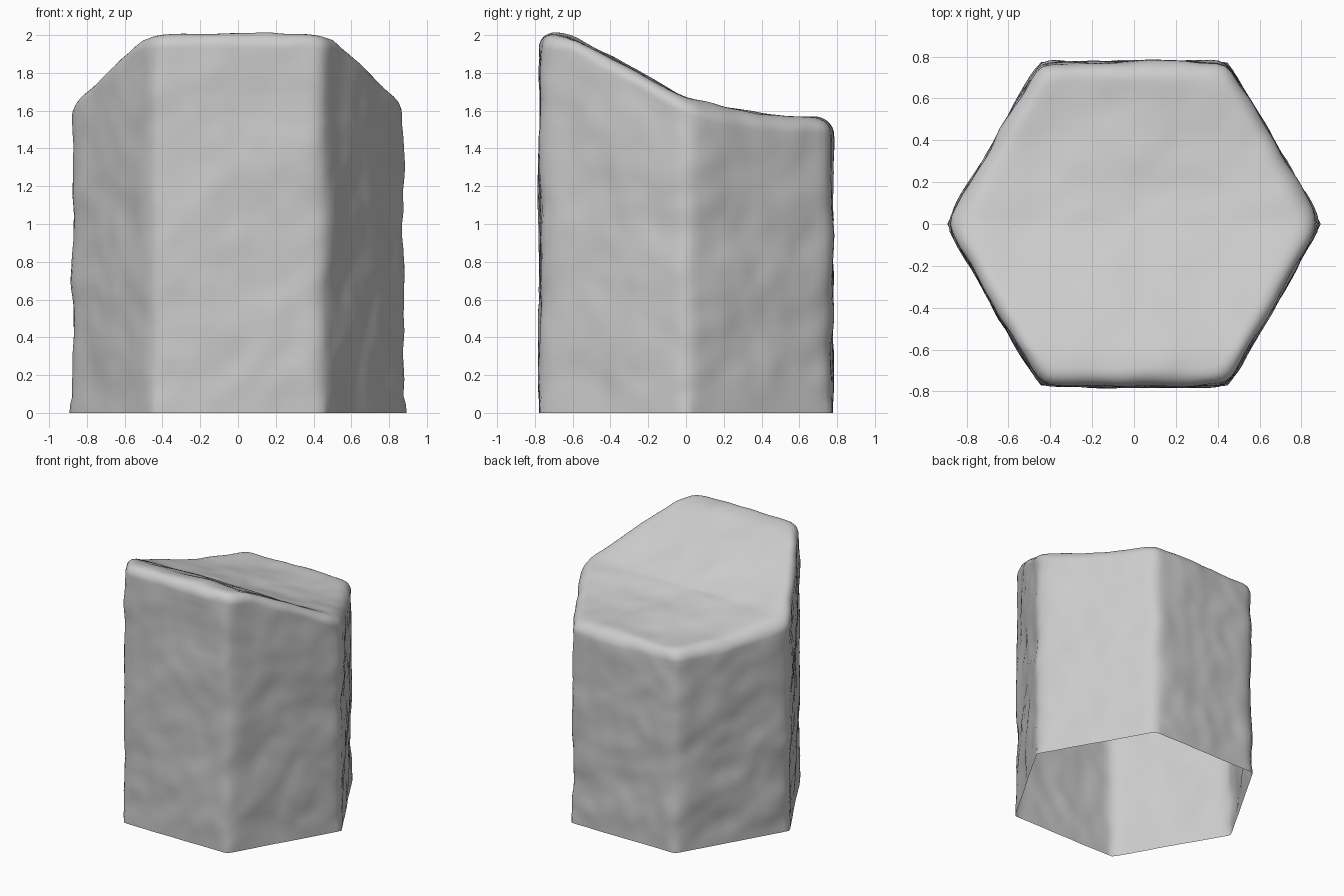
import bpy, bmesh, math
from mathutils import Vector, noise

if "Cube" in bpy.data.objects:
    bpy.data.objects.remove(bpy.data.objects["Cube"])

SEG = 144            # points round the hexagon
APOTHEM = 0.775
ROUND = 0.09         # softened rim radius
# slope of the broken top, as (y, height)
TOP = [(-0.80, 2.025), (-0.70, 2.01), (-0.60, 1.99), (-0.40, 1.885), (-0.20, 1.77),
       (0.0, 1.665), (0.20, 1.615), (0.40, 1.58), (0.60, 1.57), (0.80, 1.565)]


def top_height(y):
    y = max(-0.7999, min(0.7999, y))
    for (y0, z0), (y1, z1) in zip(TOP, TOP[1:]):
        if y <= y1:
            return z0 + (z1 - z0) * (y - y0) / (y1 - y0)


def hex_radius(a, p):
    # hexagon with softened corners; higher p is sharper
    s = sum(max(0.0, math.cos(a - math.radians(30 + 60 * k))) ** p for k in range(6))
    return APOTHEM / s ** (1 / p)


# rings as (inset, drop below top, wall fraction)
rings = [(0, ROUND, (i / 36)) for i in range(37)]
for i in range(1, 9):
    b = math.radians(90 * i / 8)
    rings.append((ROUND * (1 - math.cos(b)), ROUND * (1 - math.sin(b)), 1))
rings += [(ROUND + (APOTHEM - ROUND) * i / 18, 0, 1) for i in range(1, 18)]


def point(a, inset, drop, t):
    p = 32 + 150 * max(0, 1 - t / 0.04)
    r = hex_radius(a, p) * (1 - inset / APOTHEM)
    x, y = r * math.cos(a), r * math.sin(a)
    v = Vector((x, y, t * (top_height(y) - drop)))
    # hewn stone unevenness
    n = 0.016 * noise.noise(v * 3.5) + 0.008 * noise.noise(v * 8 + Vector((5, 2, 7)))
    if t < 1:
        out = Vector((math.cos(a), math.sin(a), 0))
    else:
        f = min(1, inset / ROUND)
        out = Vector((math.cos(a) * (1 - f), math.sin(a) * (1 - f), f))
    return v + out * n * min(1, 0.3 + t * 8)


# hexagonal stone column, open underneath
bm = bmesh.new()
loops = [[bm.verts.new(point(2 * math.pi * j / SEG, *r)) for j in range(SEG)] for r in rings]
for lo, hi in zip(loops, loops[1:]):
    for j in range(SEG):
        k = (j + 1) % SEG
        bm.faces.new((lo[j], lo[k], hi[k], hi[j]))
tip = bm.verts.new((0, 0, top_height(0)))
for j in range(SEG):
    bm.faces.new((loops[-1][j], loops[-1][(j + 1) % SEG], tip))
# soften the slope's creases
soft = [v for ring in loops[42:] for v in ring] + [tip]
for _ in range(3):
    bmesh.ops.smooth_vert(bm, verts=soft, factor=0.5, use_axis_z=True)
for f in bm.faces:
    f.smooth = True
mesh = bpy.data.meshes.new("stone_column")
bm.to_mesh(mesh)
bm.free()
bpy.context.collection.objects.link(bpy.data.objects.new("stone_column", mesh))
